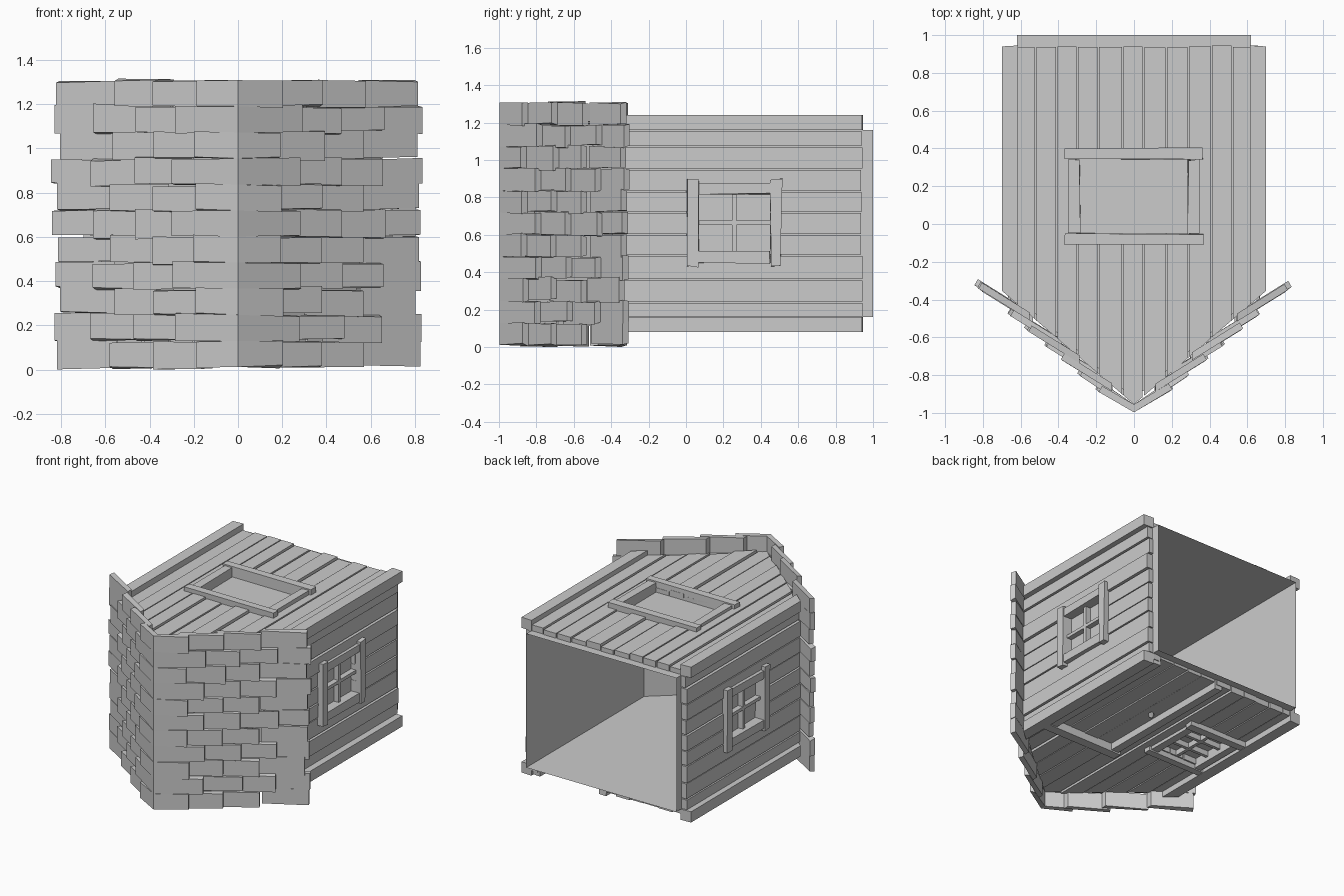
import bpy, bmesh, random
from mathutils import Vector

if "Cube" in bpy.data.objects:
    bpy.data.objects.remove(bpy.data.objects["Cube"])

random.seed(4)
jit = lambda a: random.uniform(-a, a)
HX, Z0, Z1, BASE = 0.62, 0.16, 1.16, 0.94     # inner shell and plank end
roof = lambda x: -0.955 + 0.86 * abs(x)       # gable line under the shingles


def prism(bm, pts, lo, hi, axis='z', wob=0.0):
    """Extrude a 2D outline (u, y) between lo and hi along z or x."""
    rings = []
    for w in (lo, hi):
        ring = []
        for u, v in pts:
            u, v = u + jit(wob), v + jit(wob)
            ring.append(bm.verts.new((u, v, w) if axis == 'z' else (w, v, u)))
        rings.append(ring)
    a, b = rings
    bm.faces.new(a)
    bm.faces.new(b[::-1])
    for i in range(len(a)):
        j = (i + 1) % len(a)
        bm.faces.new((a[i], b[i], b[j], a[j]))


def rect(u0, u1, v0, v1):
    return [(u0, v0), (u1, v0), (u1, v1), (u0, v1)]


def finish(bm, name):
    bmesh.ops.recalc_face_normals(bm, faces=bm.faces)
    me = bpy.data.meshes.new(name)
    bm.to_mesh(me)
    bm.free()
    ob = bpy.data.objects.new(name, me)
    bpy.context.collection.objects.link(ob)
    return ob


# Thin inner shell, open at the base
bm = bmesh.new()
prof = [(-HX, 1), (-HX, roof(HX) + .03), (0, roof(0) + .03), (HX, roof(HX) + .03), (HX, 1)]
lo = [bm.verts.new((x, y, Z0)) for x, y in prof]
hi = [bm.verts.new((x, y, Z1)) for x, y in prof]
bm.faces.new(lo)
bm.faces.new(hi)
for i in range(4):
    bm.faces.new((lo[i], lo[i + 1], hi[i + 1], hi[i]))
finish(bm, "inner_shell")


def gable_planks(name, edges, face, out, holes):
    """Planks up to the gable; holes are (x0, x1, y0, y1)."""
    bm = bmesh.new()
    for x0, x1 in zip(edges, edges[1:]):
        mid = (x0 + x1) / 2
        top = face + out * (0.04 + jit(0.008))
        a, b = x0 + 0.004, x1 - 0.004
        head = [(b, roof(b))] + ([(0, roof(0))] if a < 0 < b else []) + [(a, roof(a))]
        end = BASE + jit(0.006)
        hole = next((h for h in holes if h[0] < mid < h[1]), None)
        if hole:
            prism(bm, head + [(a, hole[2]), (b, hole[2])], face, top)
            if hole[3] < BASE:
                prism(bm, rect(a, b, hole[3], end), face, top)
        else:
            prism(bm, head + [(a, end), (b, end)], face, top)
    finish(bm, name)


gable_planks("rear_wall_planks",
             [-.62, -.52, -.41, -.3, -.19, -.06, .05, .17, .29, .41, .52, .62],
             Z1, 1, [(-.3, .29, -.05, .36)])
gable_planks("door_wall_planks",
             [-.62, -.55, -.43, -.31, -.2, -.08, .05, .18, .31, .44, .56, .62],
             Z0, -1, [(.05, .56, -.18, 1), (-.55, -.2, .02, .40)])

# Side wall planks, split around the windows
edges = [.16, .24, .36, .49, .60, .72, .83, .95, 1.07, 1.16]
for s, side in ((1, "right"), (-1, "left")):
    bm = bmesh.new()
    for a, b in zip(edges, edges[1:]):
        top = s * (HX + 0.04 + jit(0.008))
        spans = [(-.40, .06), (.45, BASE)] if .48 < (a + b) / 2 < .84 else [(-.40, BASE)]
        for y0, y1 in spans:
            prism(bm, rect(a + .004, b - .004, y0, y1 + jit(.005)), s * HX, top, 'x')
    finish(bm, side + "_wall_planks")

# Corner posts
bm = bmesh.new()
for s in (1, -1):
    for za, zb in ((Z1, Z1 + .08), (Z0 - .08, Z0)):
        prism(bm, [(s * .615, roof(.615)), (s * .70, roof(.70)),
                   (s * .70, BASE), (s * .615, BASE + .005)], za, zb)
finish(bm, "corner_posts")


def window(name, u0, u1, v0, v1, face, out, axis, nu, nv, wide=.02):
    """Frame with long head and sill boards, plus nu x nv panes."""
    bm = bmesh.new()
    t, far = .06, face + out * .078
    for a, b in ((v0, v0 + t), (v1 - t, v1)):
        prism(bm, rect(u0 - wide, u1 + wide, a, b), face, far, axis, .006)
    for a, b in ((u0, u0 + t), (u1 - t, u1)):
        prism(bm, rect(a, b, v0 + t, v1 - t), face, far - out * .008, axis, .005)
    for i in range(1, nu):
        u = u0 + t + (u1 - u0 - 2 * t) * i / nu
        prism(bm, rect(u - .012, u + .012, v0 + t, v1 - t), face, face + out * .04, axis)
    for i in range(1, nv):
        v = v0 + t + (v1 - v0 - 2 * t) * i / nv
        prism(bm, rect(u0 + t, u1 - t, v - .012, v + .012), face, face + out * .04, axis)
    finish(bm, name)


window("right_window", .45, .88, .005, .51, HX, 1, 'x', 2, 2)
window("left_window", .45, .88, .005, .51, -HX, -1, 'x', 2, 2)
window("rear_window", -.345, .345, -.11, .40, Z1, 1, 'z', 1, 1)
window("door_wall_window", -.60, -.15, -.05, .46, Z0, -1, 'z', 2, 3)

# Door frame, door boards and knob
bm = bmesh.new()
prism(bm, rect(-.02, .63, -.24, -.17), Z0 - .078, Z0, 'z', .004)
for a in (0, .55):
    prism(bm, rect(a, a + .06, -.17, BASE), Z0 - .07, Z0, 'z', .004)
finish(bm, "door_frame")
bm = bmesh.new()
for i in range(4):
    a = .06 + i * .1225
    prism(bm, rect(a + .003, a + .1195, -.17, BASE), Z0 - .02 + jit(.006), Z0)
finish(bm, "door_boards")
bpy.ops.mesh.primitive_uv_sphere_add(segments=8, ring_count=6, radius=.022,
                                     location=(.13, .34, Z0 - .045))
bpy.context.object.name = "door_knob"

# Staggered overlapping roof shingles, each tilted shallower than the roof
rows, z_lo, z_hi = 11, .012, 1.308
step = (z_hi - z_lo) / rows
ends = ([.195, .385, .57, .815], [.29, .475, .66, .835])
for s, side in ((1, "right"), (-1, "left")):
    bm = bmesh.new()
    for r in range(rows):
        for k, xe in enumerate(ends[r % 2]):
            xe += jit(.012)
            x0 = 0 if k == 0 else max(0, xe - .27)
            y1 = -1.05 + .86 * xe
            y0 = y1 - .62 * (xe - x0)
            if k == 0:
                y0 = -.997
            tk = .042
            low = (xe - .018, y1 + tk * .75)
            pts = [(x0, y0), (xe, y1), low, (x0, y0 + tk)]
            za, zb = z_lo + r * step, z_lo + (r + 1) * step
            f = .0 if k == 0 else .008
            prism(bm, [(s * x, y) for x, y in pts],
                  za + jit(f), zb + jit(f), 'z', 0)
            bm.verts.ensure_lookup_table()
            for v in bm.verts[-8:]:           # uneven hand-cut lower ends
                if abs(v.co.x) > x0 + .1:
                    v.co.z = min(1.315, max(0, v.co.z + jit(.009)))
    finish(bm, side + "_roof_shingles")
